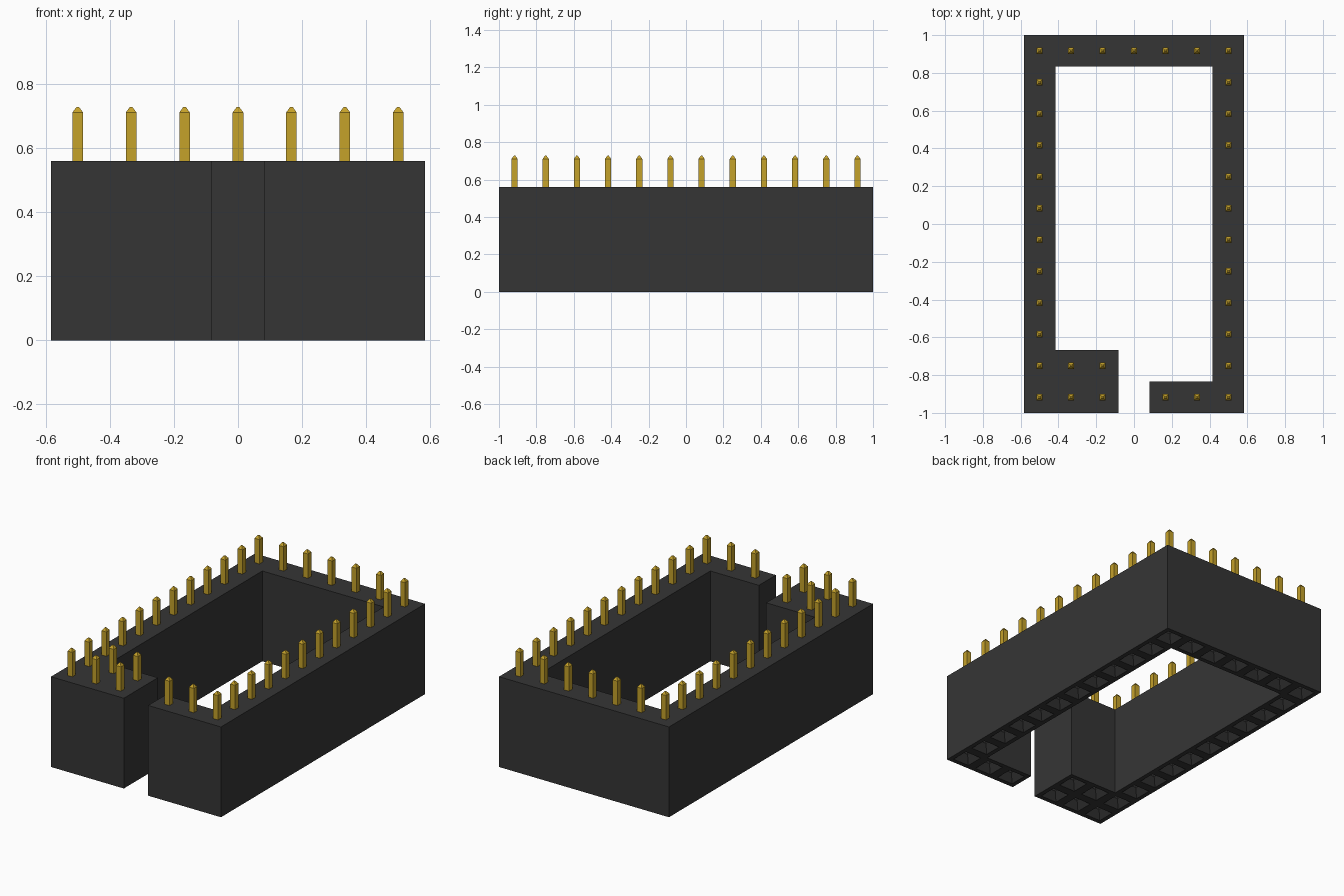
import bpy, bmesh

if "Cube" in bpy.data.objects:
    bpy.data.objects.remove(bpy.data.objects["Cube"], do_unlink=True)

PITCH = 1 / 6          # spacing of one contact cell
COLS, ROWS = 7, 12
HEIGHT = 0.56


def material(name, rgb):
    m = bpy.data.materials.new(name)
    m.use_nodes = True
    m.diffuse_color = (*rgb, 1)
    m.node_tree.nodes["Principled BSDF"].inputs["Base Color"].default_value = (*rgb, 1)
    return m


def make_object(name, bm, mat):
    mesh = bpy.data.meshes.new(name)
    bm.to_mesh(mesh)
    bm.free()
    mesh.materials.append(mat)
    ob = bpy.data.objects.new(name, mesh)
    bpy.context.collection.objects.link(ob)
    return ob


def square(bm, x, y, z, half):
    return [bm.verts.new((x + sx * half, y + sy * half, z))
            for sx, sy in ((-1, -1), (1, -1), (1, 1), (-1, 1))]


def bridge(bm, a, b):
    for k in range(4):
        n = (k + 1) % 4
        bm.faces.new((a[k], a[n], b[n], b[k]))


def filled(i, j):
    """Cells of the frame: open at the front, with a wider right front corner."""
    if not (0 <= i < COLS and 0 <= j < ROWS):
        return False
    return i in (0, COLS - 1) or j == ROWS - 1 or (j == 0 and i != 3) or (j == 1 and i < 3)


def centre(i, j):
    return (i - (COLS - 1) / 2) * PITCH, (j - (ROWS - 1) / 2) * PITCH


black = material("black plastic", (0.036, 0.036, 0.036))
gold = material("gold metal", (0.56, 0.36, 0.023))
cells = [(i, j) for i in range(COLS) for j in range(ROWS) if filled(i, j)]

# Housing: outer walls, flat top and a tapered socket under every cell
bm = bmesh.new()
for i, j in cells:
    x, y = centre(i, j)
    top = square(bm, x, y, HEIGHT, PITCH / 2)
    base = square(bm, x, y, 0, PITCH / 2)
    bm.faces.new(top)
    for k, (dx, dy) in enumerate(((0, -1), (1, 0), (0, 1), (-1, 0))):
        if not filled(i + dx, j + dy):
            n = (k + 1) % 4
            bm.faces.new((base[k], base[n], top[n], top[k]))
    rim = square(bm, x, y, 0, 0.056)
    throat = square(bm, x, y, 0.045, 0.02)
    end = square(bm, x, y, 0.3, 0.02)
    bridge(bm, rim, base)
    bridge(bm, throat, rim)
    bridge(bm, end, throat)
    bm.faces.new(end[::-1])
bmesh.ops.remove_doubles(bm, verts=bm.verts, dist=1e-4)
bm.normal_update()

# Merge the flat top and wall cells into large faces
seams = [e for e in bm.edges
         if len(e.link_faces) == 2
         and max(v.co.z for v in e.verts) > HEIGHT - 0.01
         and e.link_faces[0].normal.dot(e.link_faces[1].normal) > 0.999]
bmesh.ops.dissolve_edges(bm, edges=seams, use_verts=False)
bmesh.ops.recalc_face_normals(bm, faces=bm.faces)
make_object("housing", bm, black)

# Pins: square posts with chamfered tips, sharing one mesh
bm = bmesh.new()
rings = [square(bm, 0, 0, z, h) for z, h in
         ((HEIGHT - 0.02, 0.0165), (0.711, 0.0165), (0.728, 0.004))]
bm.faces.new(rings[0][::-1])
bridge(bm, rings[0], rings[1])
bridge(bm, rings[1], rings[2])
bm.faces.new(rings[2])
bmesh.ops.recalc_face_normals(bm, faces=bm.faces)
pin = make_object("pin", bm, gold)
for n, (i, j) in enumerate(cells):
    ob = pin
    if n:
        ob = pin.copy()
        bpy.context.collection.objects.link(ob)
    ob.location = (*centre(i, j), 0)
